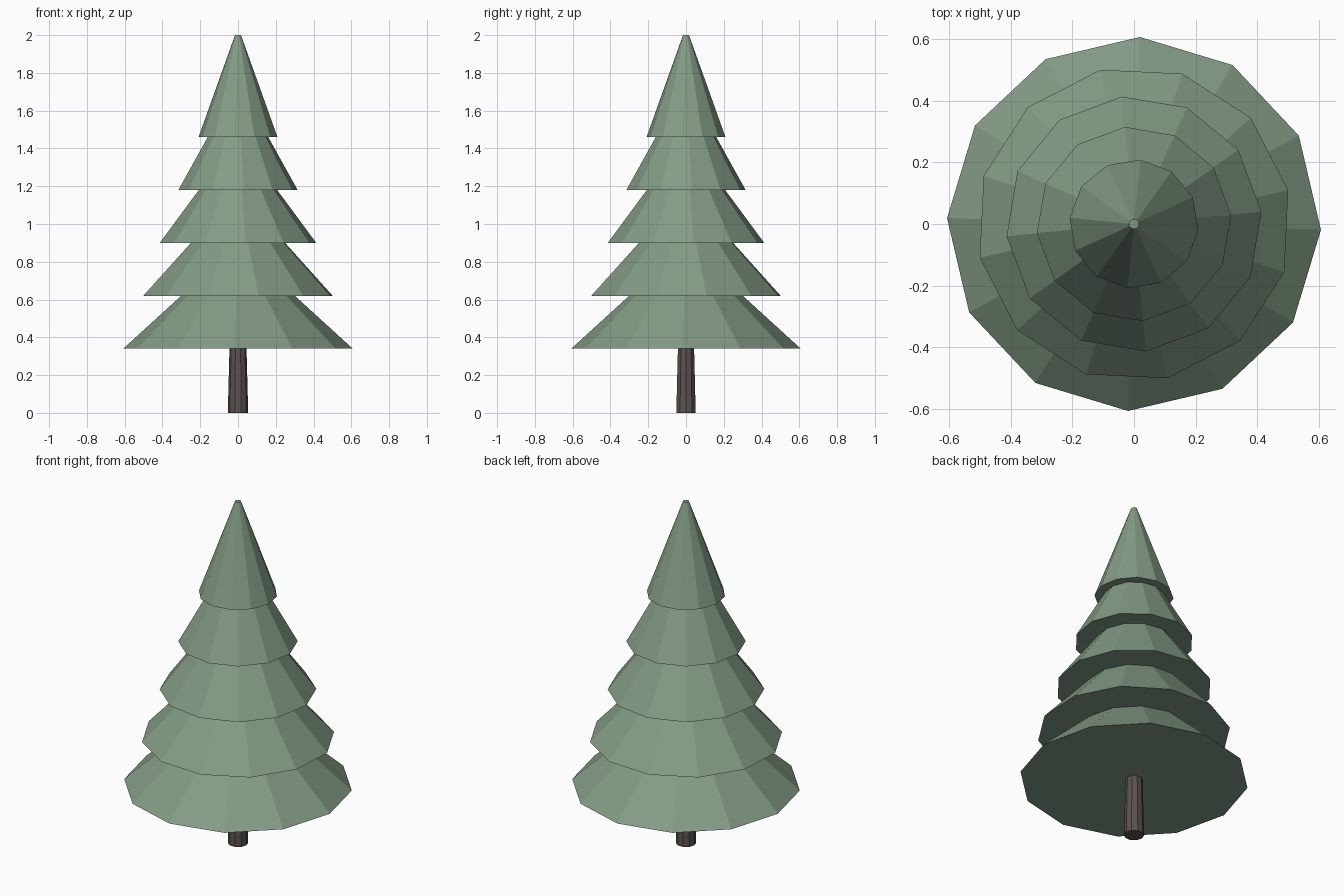
import bpy
from math import radians

if "Cube" in bpy.data.objects:
    bpy.data.objects.remove(bpy.data.objects["Cube"])


def material(name, color):
    mat = bpy.data.materials.new(name)
    mat.diffuse_color = (*color, 1)
    mat.use_nodes = True
    mat.node_tree.nodes["Principled BSDF"].inputs["Base Color"].default_value = mat.diffuse_color
    return mat


def frustum(name, sides, r_bottom, r_top, z_bottom, z_top, turn, mat):
    bpy.ops.mesh.primitive_cone_add(
        vertices=sides, radius1=r_bottom, radius2=r_top,
        depth=z_top - z_bottom, end_fill_type='NGON',
        location=(0, 0, (z_bottom + z_top) / 2),
        rotation=(0, 0, radians(turn)))
    obj = bpy.context.object
    obj.name = name
    obj.data.materials.append(mat)
    return obj


needles = material("needle_green", (0.23, 0.33, 0.24))
bark = material("bark_brown", (0.11, 0.085, 0.08))

# Tapered trunk, its top hidden inside the lowest tier
frustum("trunk", 10, 0.054, 0.043, 0.0, 0.42, 18, bark)

# Overlapping branch tiers: bottom radius and twist, evenly stacked
tiers = [(0.608, -1.8), (0.513, 12.3), (0.416, 5.5), (0.317, 5.3), (0.21, -5.5)]
for i, (radius, twist) in enumerate(tiers):
    base = 0.34 + 0.28 * i
    frustum(f"branch_tier_{i + 1}", 12, radius, 0.016, base, base + 0.54, twist, needles)
